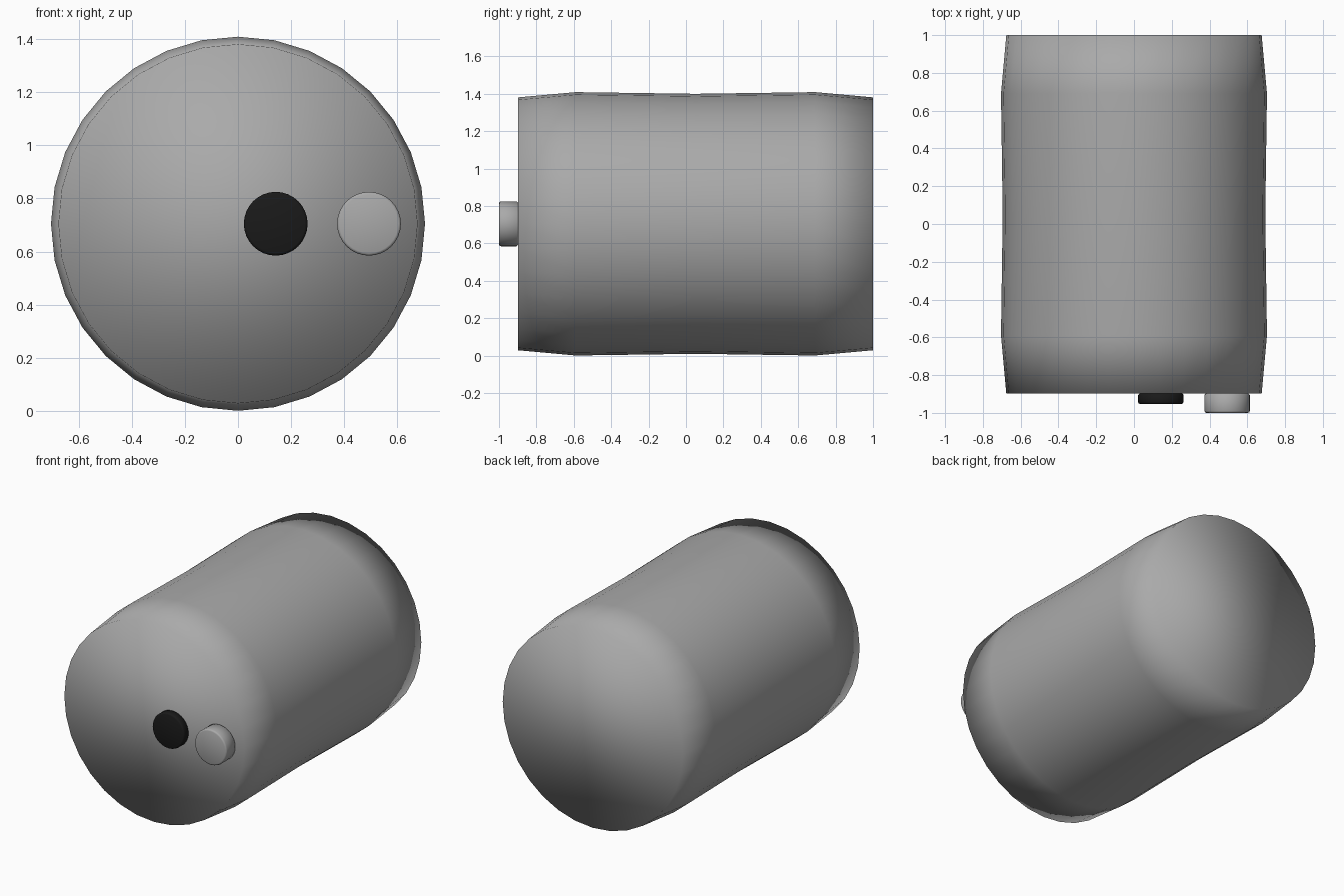
import bpy, bmesh, math

if "Cube" in bpy.data.objects:
    bpy.data.objects.remove(bpy.data.objects["Cube"])

CZ = 0.705  # height of the long axis


def material(name, v):
    mat = bpy.data.materials.new(name)
    mat.diffuse_color = (v, v, v, 1)
    mat.use_nodes = True
    mat.node_tree.nodes["Principled BSDF"].inputs["Base Color"].default_value = mat.diffuse_color
    return mat


def lathe_y(name, profile, cx, cz, mat, sides=32):
    """Closed solid turned around an axis parallel to y; profile = (y, radius)."""
    bm = bmesh.new()
    rings = []
    for y, r in profile:
        rings.append([bm.verts.new((cx + r * math.sin(2 * math.pi * i / sides), y,
                                    cz + r * math.cos(2 * math.pi * i / sides)))
                      for i in range(sides)])
    for a, b in zip(rings, rings[1:]):
        for i in range(sides):
            j = (i + 1) % sides
            bm.faces.new((a[i], a[j], b[j], b[i]))
    bm.faces.new(rings[0])
    bm.faces.new(rings[-1])
    bmesh.ops.recalc_face_normals(bm, faces=bm.faces)
    for f in bm.faces:
        f.smooth = True
    mesh = bpy.data.meshes.new(name)
    bm.to_mesh(mesh)
    bm.free()
    mesh.materials.append(mat)
    obj = bpy.data.objects.new(name, mesh)
    bpy.context.collection.objects.link(obj)
    return obj


def button(name, x, front, mat, r=0.12, b=0.01):
    """Round button with softened rims, seated on the front cap."""
    back = -0.895
    obj = lathe_y(name, [(front, r - b), (front + 0.3 * b, r - 0.3 * b), (front + b, r),
                         (back - b, r), (back, r - b)], x, CZ, mat)
    bpy.ops.object.select_all(action='DESELECT')
    obj.select_set(True)
    bpy.context.view_layer.objects.active = obj
    bpy.ops.object.shade_smooth_by_angle(angle=math.radians(50))


grey = material("dark_grey", 0.4)
black = material("black", 0.01)

# Main drum: tapered ends, slight waist, fully smooth shading
lathe_y("drum_body", [(-0.897, 0.676), (-0.59, 0.704), (0.05, 0.695),
                      (0.69, 0.704), (1.0, 0.676)], 0, CZ, grey)

# Dark low button and taller grey button on the front
button("dark_button", 0.142, -0.953, black)
button("grey_button", 0.493, -1.0, grey)
